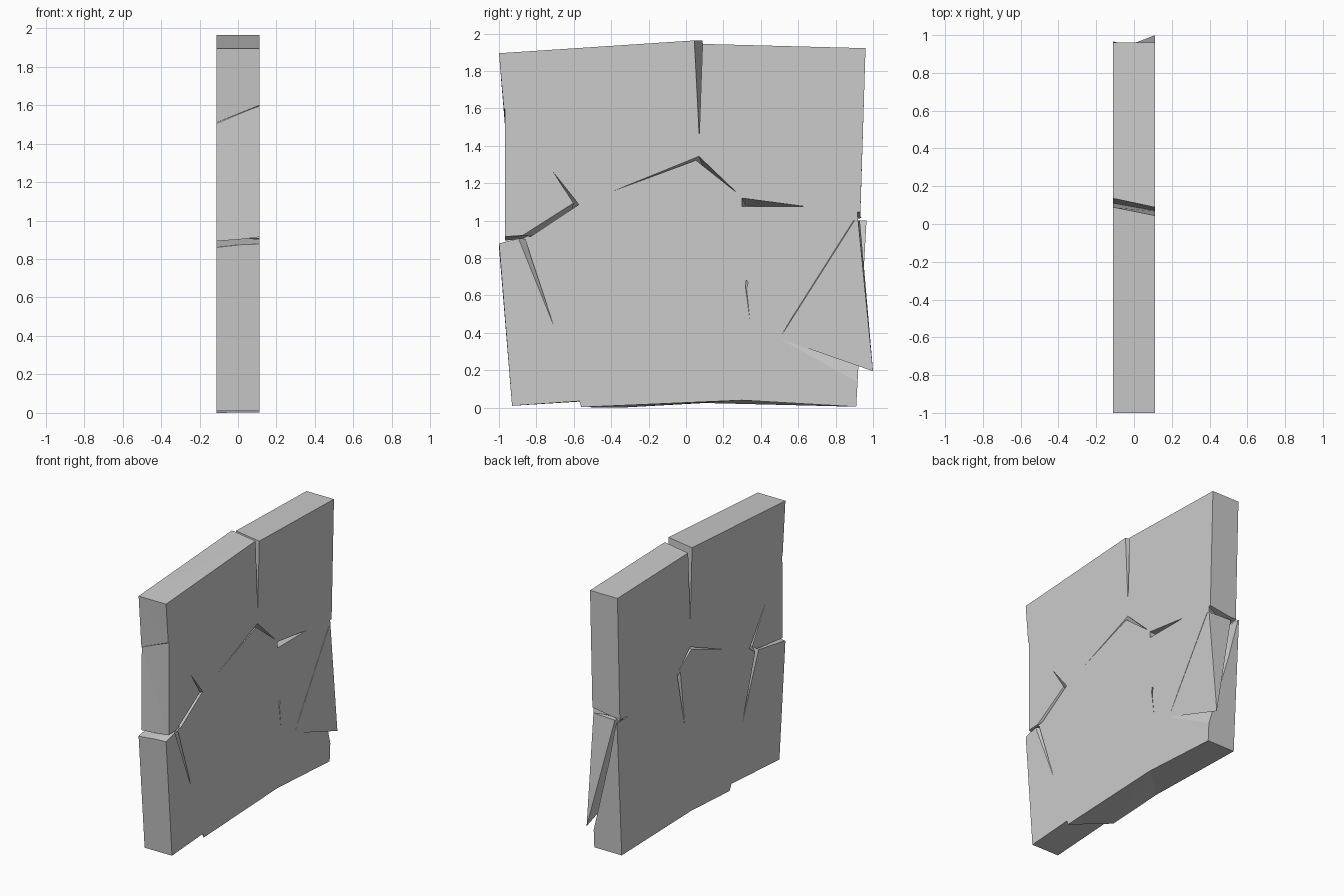
import bpy, bmesh

if "Cube" in bpy.data.objects:
    bpy.data.objects.remove(bpy.data.objects["Cube"])

T = 0.112  # half thickness


def make_object(name, bm):
    bmesh.ops.recalc_face_normals(bm, faces=bm.faces)
    me = bpy.data.meshes.new(name)
    bm.to_mesh(me)
    bm.free()
    ob = bpy.data.objects.new(name, me)
    bpy.context.collection.objects.link(ob)
    return ob


def loft(name, right, left, over=0.0):
    """Join a (y, z) outline on the +x face to one on the -x face."""
    bm = bmesh.new()
    n = len(right)
    a, b = [], []
    for (y0, z0), (y1, z1) in zip(right, left):
        dy, dz = (y0 - y1) * over, (z0 - z1) * over
        w = T * (1 + 2 * over)
        a.append(bm.verts.new((w, y0 + dy, z0 + dz)))
        b.append(bm.verts.new((-w, y1 - dy, z1 - dz)))
    caps = [bm.faces.new(a), bm.faces.new(b[::-1])]
    for i in range(n):
        j = (i + 1) % n
        caps.append(bm.faces.new((a[i], b[i], b[j], a[j])))
    bmesh.ops.recalc_face_normals(bm, faces=bm.faces)
    bmesh.ops.triangulate(bm, faces=bm.faces)
    return make_object(name, bm)


def hull(name, pts):
    bm = bmesh.new()
    for p in pts:
        bm.verts.new(p)
    r = bmesh.ops.convex_hull(bm, input=bm.verts)
    bmesh.ops.delete(bm, geom=[v for v in bm.verts if not v.link_faces], context='VERTS')
    return make_object(name, bm)


def cut(target, cutter):
    m = target.modifiers.new("cut", 'BOOLEAN')
    m.operation, m.solver, m.object = 'DIFFERENCE', 'EXACT', cutter
    bpy.context.view_layer.objects.active = target
    bpy.ops.object.modifier_apply(modifier=m.name)
    bpy.data.objects.remove(cutter)


# Slab: outline on each face, running round from the lower front corner
slab = loft("cracked_slab",
            [(-.93, .01), (-.57, .035), (-.56, .003), (.3, .04), (.91, .005), (.965, 1.0),
             (.932, 1.03), (.96, 1.922), (.08, 1.945), (.07, 1.965), (-1, 1.895),
             (-.974, 1.6), (-.968, 1.595), (-.968, .9), (-1, .885)],
            [(-.93, .01), (-.37, .045), (-.35, .0), (.1, .025), (.91, .005), (.965, 1.0),
             (.932, 1.02), (.96, 1.922), (.125, 1.943), (.11, 1.965), (-1, 1.895),
             (-.968, 1.51), (-.963, 1.5), (-.968, .88), (-1, .86)])

# Cracks: wedge outlines on the right face and on the left face
cracks = [
    ([(.04, 2.05), (.092, 2.05), (.07, 1.45)], [(.085, 2.05), (.14, 2.05), (.11, 1.44)]),
    ([(-.39, 1.158), (.07, 1.345), (.05, 1.322)], [(-.31, 1.06), (.112, 1.24), (.1, 1.215)]),
    ([(.068, 1.345), (.27, 1.152), (.05, 1.325)], [(.11, 1.24), (.26, 1.1), (.095, 1.22)]),
    ([(.3, 1.12), (.64, 1.075), (.3, 1.075)], None),
    ([(.322, .68), (.332, .67), (.343, .46)], [(.225, 1.1), (.265, 1.1), (.18, .68)]),
    ([(.915, 1.045), (1.1, 1.05), (1.1, 1.0), (.92, 1.0)],
     [(.83, 1.005), (1.1, 1.025), (1.1, 1.001), (.84, 1.0)]),
    ([(-.71, 1.26), (-.573, 1.085), (-.6, 1.09)], [(-.77, 1.23), (-.58, .96), (-.61, .965)]),
    ([(-.575, 1.085), (-.6, 1.095), (-.875, .92), (-.83, .915)],
     [(-.58, .962), (-.605, .97), (-.68, .92), (-.65, .912)]),
    ([(-1.1, .905), (-.83, .926), (-.87, .908), (-1.1, .852)],
     [(-1.1, .878), (-.655, .93), (-.68, .915), (-1.1, .845)]),
    ([(-.9, .915), (-.86, .9), (-.71, .445)], [(-.69, .92), (-.65, .92), (-.5, .45)]),
]
for right, left in cracks:
    if left is None:
        # Blind crack, closing before the left face
        pts = [(x, y, z) for x in (.09, .15) for y, z in right]
        cut(slab, hull("cutter", pts + [(-.1, .32, 1.08), (-.1, .4, 1.075), (-.1, .32, 1.07)]))
    else:
        cut(slab, loft("cutter", right, left, 0.1))

# Sloping break at the lower back corner
break_face = [(.5, .37), (.92, .135), (1.1, .04), (1.1, 1.001), (.9, 1.001)]
cut(slab, hull("cutter", [(x, y, z) for x in (T, .16) for y, z in break_face]
               + [(-.105, .88, 1.001), (-.105, 1.1, 1.001)]))

# Loose wedge leaning out of the break
hull("loose_wedge", [(T, .5, .37), (T, 1.0, .195), (T, .92, 1.0), (T, .9, 1.0),
                     (-.07, .93, 1.0), (-.08, .885, 1.0)])
